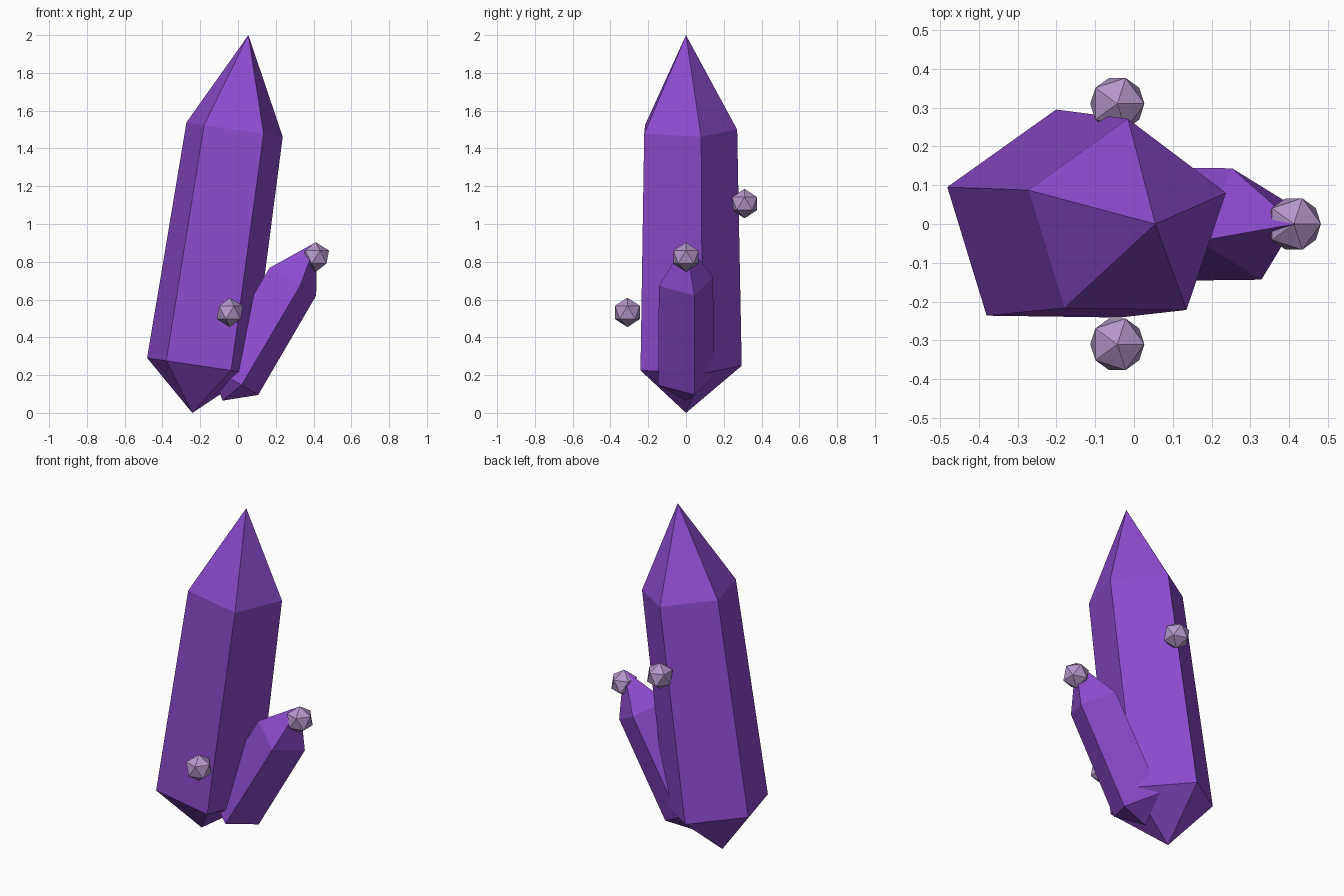
import bpy, bmesh, math
from mathutils import Vector, Matrix

if "Cube" in bpy.data.objects:
    bpy.data.objects.remove(bpy.data.objects["Cube"])


def material(name, rgb):
    m = bpy.data.materials.new(name)
    m.diffuse_color = (*rgb, 1)
    m.use_nodes = True
    m.node_tree.nodes["Principled BSDF"].inputs["Base Color"].default_value = m.diffuse_color
    return m


purple = material("amethyst purple", (0.27, 0.07, 0.62))
lavender = material("pale lavender", (0.46, 0.31, 0.60))


def finish(name, bm, mat):
    bmesh.ops.recalc_face_normals(bm, faces=bm.faces)
    mesh = bpy.data.meshes.new(name)
    bm.to_mesh(mesh)
    bm.free()
    mesh.materials.append(mat)
    obj = bpy.data.objects.new(name, mesh)
    bpy.context.collection.objects.link(obj)
    return obj


def crystal(name, base, tip, sides, r_low, r_high, turn):
    """Tapered prism with a short point below and a long point above."""
    base, tip = Vector(base), Vector(tip)
    axis = tip - base
    length = axis.length
    bm = bmesh.new()

    def ring(r, z):
        angles = [math.radians(turn) + math.tau * i / sides for i in range(sides)]
        return [bm.verts.new((r * math.cos(a), r * math.sin(a), z)) for a in angles]

    low, high = ring(r_low, length * 0.125), ring(r_high, length * 0.75)
    bottom, top = bm.verts.new((0, 0, 0)), bm.verts.new((0, 0, length))
    for i in range(sides):
        j = (i + 1) % sides
        bm.faces.new((low[i], low[j], high[j], high[i]))
        bm.faces.new((low[j], low[i], bottom))
        bm.faces.new((high[i], high[j], top))
    lean = Matrix.Rotation(math.atan2(axis.x, axis.z), 4, 'Y')
    bm.transform(Matrix.Translation(base) @ lean)
    return finish(name, bm, purple)


def bead(name, centre):
    bm = bmesh.new()
    bmesh.ops.create_icosphere(bm, subdivisions=1, radius=0.078,
                               matrix=Matrix.Translation(centre))
    return finish(name, bm, lavender)


# Leaning crystals
crystal("main_crystal", (-0.242, 0, 0), (0.055, 0, 2), 5, 0.295, 0.271, 89.2)
crystal("side_crystal", (-0.082, 0, 0.065), (0.415, 0, 0.905), 4, 0.154, 0.15, 17)

# Small faceted beads
bead("front_bead", (-0.043, -0.31, 0.532))
bead("back_bead", (-0.043, 0.31, 1.108))
bead("side_bead", (0.412, 0, 0.825))
